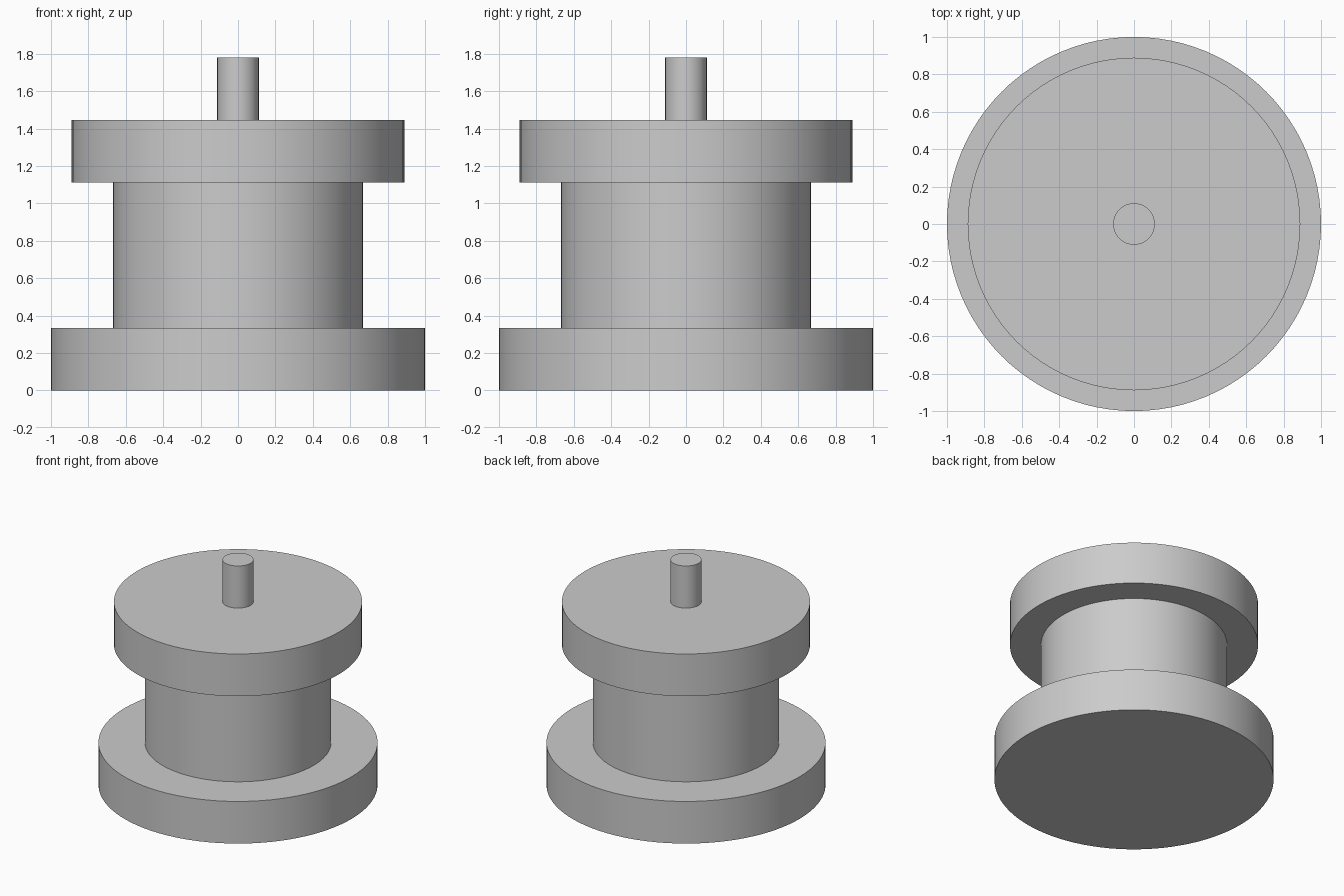
import bpy
import math

# Remove the default cube
cube = bpy.data.objects.get("Cube")
if cube:
    bpy.data.objects.remove(cube, do_unlink=True)

# Single plain grey
GREY = (0.6, 0.6, 0.6, 1.0)
grey = bpy.data.materials.new("plain_grey")
grey.use_nodes = True
grey.diffuse_color = GREY
grey.node_tree.nodes["Principled BSDF"].inputs["Base Color"].default_value = GREY


def disc(name, radius, bottom, top, sides=96):
    """Upright cylinder between two heights, smooth round its wall."""
    bpy.ops.mesh.primitive_cylinder_add(
        vertices=sides, radius=radius, depth=top - bottom,
        location=(0, 0, (bottom + top) / 2))
    obj = bpy.context.object
    obj.name = obj.data.name = name
    obj.data.materials.append(grey)
    bpy.ops.object.shade_smooth_by_angle(angle=math.radians(30))
    return obj


# Stack of coaxial parts, from the ground up
disc("base_flange", 1.0, 0.0, 0.333)
disc("drum", 0.667, 0.333, 1.113)
disc("top_flange", 0.889, 1.113, 1.447)
disc("shaft", 0.111, 1.447, 1.78)
